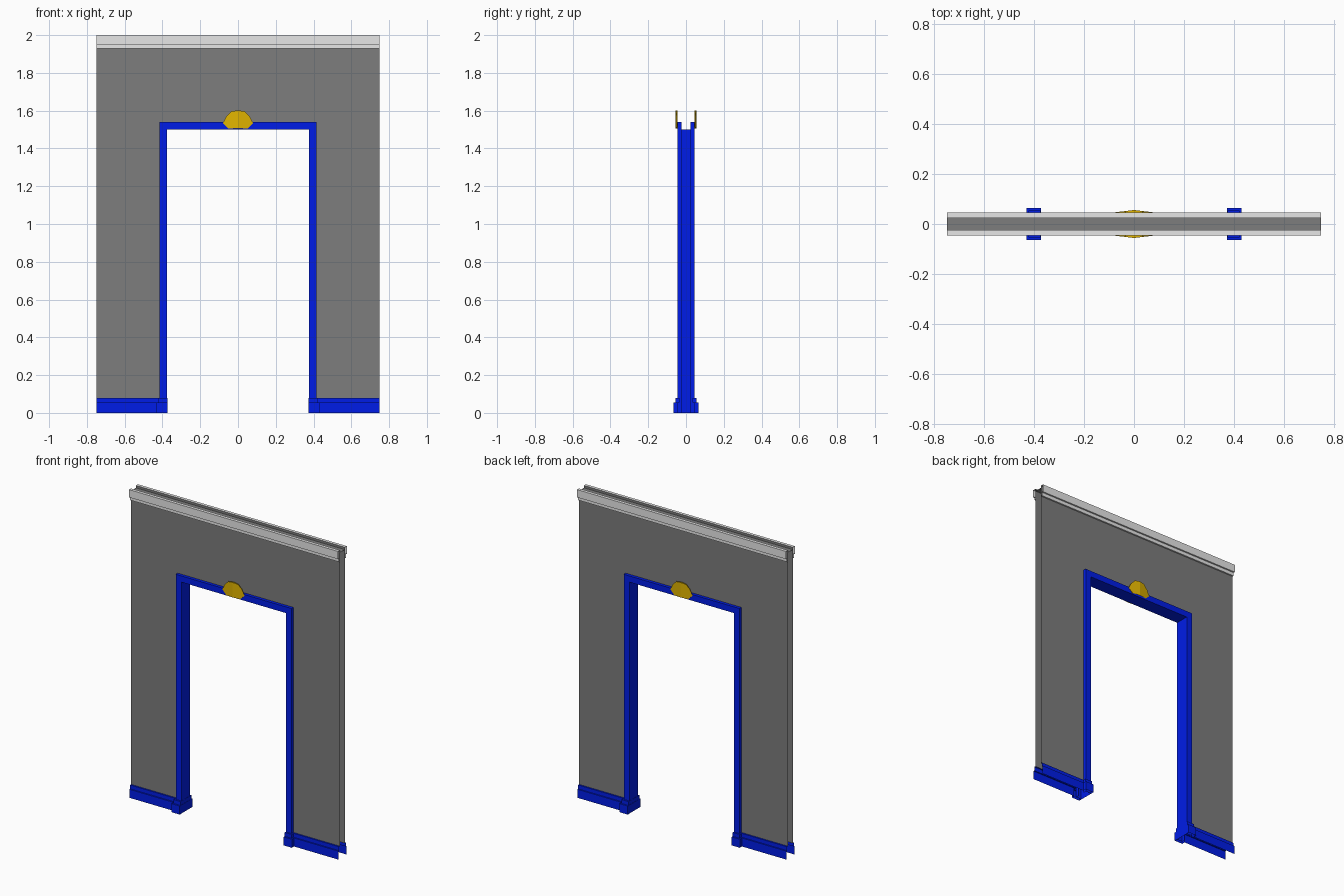
import bpy, bmesh

cube = bpy.data.objects.get("Cube")
if cube:
    bpy.data.objects.remove(cube, do_unlink=True)


def material(name, rgb):
    m = bpy.data.materials.new(name)
    m.use_nodes = True
    m.diffuse_color = (*rgb, 1)
    bsdf = next(n for n in m.node_tree.nodes if n.type == 'BSDF_PRINCIPLED')
    bsdf.inputs["Base Color"].default_value = (*rgb, 1)
    return m


GREY = material("wall grey", (0.205, 0.205, 0.205))
LIGHT = material("crown light grey", (0.8, 0.8, 0.8))
BLUE = material("trim blue", (0.0, 0.012, 0.8))
GOLD = material("ornament gold", (0.76, 0.46, 0.0))


def loft(name, rows, mat):
    """Skin a sheet of quads over equally long rows of points."""
    bm = bmesh.new()
    grid = [[bm.verts.new(p) for p in row] for row in rows]
    for low, high in zip(grid, grid[1:]):
        for j in range(len(low) - 1):
            bm.faces.new((low[j], low[j + 1], high[j + 1], high[j]))
    bmesh.ops.remove_doubles(bm, verts=bm.verts[:], dist=0.0001)
    mesh = bpy.data.meshes.new(name)
    bm.to_mesh(mesh)
    bm.free()
    mesh.materials.append(mat)
    obj = bpy.data.objects.new(name, mesh)
    bpy.context.collection.objects.link(obj)


def turned(rows):
    """The same sheet turned half way round the vertical axis."""
    return [[(-x, -y, z) for x, y, z in row] for row in rows]


def both(name_a, name_b, rows, mat):
    loft(name_a, rows, mat)
    loft(name_b, turned(rows), mat)


HALF, TOP, SHEET = 0.75, 2.0, 0.025      # wall
DOOR, LINTEL, TRIM = 0.375, 1.5, 0.04    # opening


def arch(x, top, y, bottom=0.0):
    return [(-x, y, bottom), (-x, y, top), (x, y, top), (x, y, bottom)]


# Wall skins with the doorway, and the recessed cap between them
both("front_wall", "back_wall",
     [arch(DOOR + TRIM, LINTEL + TRIM, -SHEET, 0.08),
      arch(HALF, TOP, -SHEET, 0.08)], GREY)
loft("wall_cap", [[(-HALF, y, 1.985), (HALF, y, 1.985)] for y in (-SHEET, SHEET)], GREY)

# Door frame: channel profile (offset from opening, y) swept round the doorway
channel = [(TRIM, SHEET), (TRIM, 0.045), (0, 0.045),
           (0, -0.045), (TRIM, -0.045), (TRIM, -SHEET)]
loft("door_frame", [arch(DOOR + o, LINTEL + o, y) for o, y in channel], BLUE)

# Crown moulding along the top of each face
crown = [(SHEET, 1.928), (0.035, 1.928), (0.035, 1.95),
         (0.0455, 1.95), (0.0455, TOP), (0.035, TOP), (SHEET, TOP)]
both("front_crown", "back_crown",
     [[(-HALF, -y, z), (HALF, -y, z)] for y, z in crown], LIGHT)


# Skirting wrapping each jamb with a projecting plinth block
def skirting(z, board, block, outer, inner):
    back = [(HALF, board), (outer, board), (outer, block), (inner, block)]
    plan = back + [(x, -y) for x, y in reversed(back)]
    return [(x, y, z) for x, y in plan]


both("left_skirting", "right_skirting",
     [skirting(0, 0.043, 0.065, 0.432, 0.373),
      skirting(0.055, 0.043, 0.065, 0.432, 0.373),
      skirting(0.055, 0.035, 0.055, 0.424, 0.374),
      skirting(0.08, 0.035, 0.055, 0.424, 0.374),
      skirting(0.08, SHEET, 0.045, 0.415, DOOR)], BLUE)

# Fan ornament over the doorway: wedges from a hub, creased, with a thin rim
half_fan = [(0.05, 1.505), (0.08, 1.533), (0.062, 1.57), (0.035, 1.597), (0, 1.602)]
fan = [(-x, z) for x, z in half_fan] + [(x, z) for x, z in reversed(half_fan[:-1])]
both("front_ornament", "back_ornament",
     [[(0, -0.056, 1.505) for _ in fan],
      [(x, -0.056 + 0.12 * abs(x), z) for x, z in fan],
      [(x, -0.0455, z) for x, z in fan]], GOLD)
